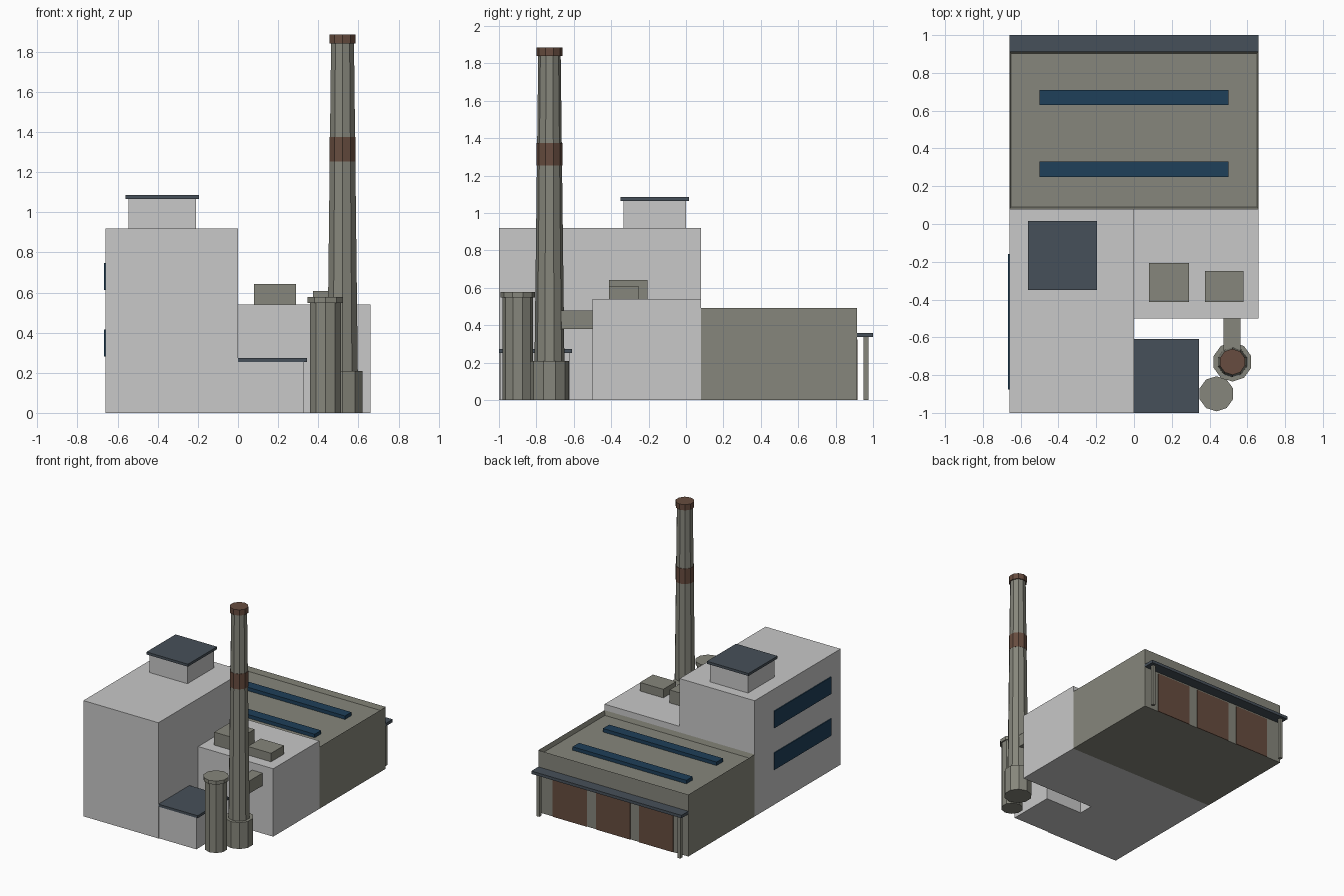
import bpy
import bmesh
from math import pi
from mathutils import Matrix, Vector

old = bpy.data.objects.get("Cube")
if old:
    bpy.data.objects.remove(old)


def material(name, rgb):
    mat = bpy.data.materials.new(name)
    mat.use_nodes = True
    mat.diffuse_color = (*rgb, 1)
    mat.node_tree.nodes["Principled BSDF"].inputs["Base Color"].default_value = (*rgb, 1)
    return mat


WALL = material("pale grey wall", (0.58, 0.58, 0.58))
CONCRETE = material("warm grey concrete", (0.24, 0.24, 0.2))
SLATE = material("slate roof", (0.062, 0.08, 0.1))
RUST = material("rust brown", (0.135, 0.073, 0.05))
GLASS = material("dark blue glass", (0.013, 0.05, 0.1))


def finish(bm, name, mat):
    mesh = bpy.data.meshes.new(name)
    bmesh.ops.recalc_face_normals(bm, faces=bm.faces)
    bm.to_mesh(mesh)
    bm.free()
    mesh.materials.append(mat)
    obj = bpy.data.objects.new(name, mesh)
    bpy.context.collection.objects.link(obj)
    return obj


def box_mesh(x, y, z):
    """Box from (low, high) ranges on each axis."""
    bm = bmesh.new()
    spans = (x, y, z)
    centre = Vector([(a + b) / 2 for a, b in spans])
    scale = Matrix.Diagonal([b - a for a, b in spans] + [1])
    bmesh.ops.create_cube(bm, size=1, matrix=Matrix.Translation(centre) @ scale)
    return bm


def box(name, mat, x, y, z):
    return finish(box_mesh(x, y, z), name, mat)


def drum(name, mat, centre, z, r_low, r_high, sides=10):
    """Upright faceted drum with a corner pointing to the back."""
    bm = bmesh.new()
    place = Matrix.Translation((*centre, (z[0] + z[1]) / 2)) @ Matrix.Rotation(pi / 2, 4, "Z")
    # Put the first ring corner on the y axis whatever the primitive's start angle
    bmesh.ops.create_cone(bm, cap_ends=True, segments=sides, radius1=r_low,
                          radius2=r_high, depth=z[1] - z[0])
    first = max(bm.verts, key=lambda v: (round(v.co.x, 4), v.co.z))
    if abs(first.co.y) > 1e-4:
        place = place @ Matrix.Rotation(pi / sides, 4, "Z")
    bm.transform(place)
    return finish(bm, name, mat)


# Main blocks
box("tall_block", WALL, (-0.66, 0), (-1, 0.08), (0, 0.92))
box("middle_block", WALL, (0, 0.66), (-0.5, 0.08), (0, 0.54))
box("annex", WALL, (0, 0.33), (-0.995, -0.62), (0, 0.255))
box("annex_roof", SLATE, (0, 0.345), (-1, -0.61), (0.253, 0.273))

# Rooftop penthouse
box("penthouse", WALL, (-0.545, -0.21), (-0.335, 0), (0.92, 1.067))
box("penthouse_roof", SLATE, (-0.56, -0.195), (-0.35, 0.015), (1.065, 1.085))

# Hall with a sunken roof behind a thin parapet
bm = box_mesh((-0.66, 0.66), (0.08, 0.913), (0, 0.492))
bm.normal_update()
roof = [f for f in bm.faces if f.normal.z > 0.9]
bmesh.ops.inset_region(bm, faces=roof, thickness=0.014)
bmesh.ops.translate(bm, verts=roof[0].verts, vec=(0, 0, -0.035))
finish(bm, "hall", CONCRETE)
for i, y in enumerate((0.29, 0.67)):
    box(f"skylight_{i + 1}", GLASS, (-0.5, 0.5), (y - 0.04, y + 0.04), (0.45, 0.485))

# Loading side: doors, canopy and posts
for i, x in enumerate((-0.38, 0, 0.38)):
    box(f"loading_door_{i + 1}", RUST, (x - 0.15, x + 0.15), (0.911, 0.918), (0, 0.325))
box("canopy", SLATE, (-0.66, 0.66), (0.911, 1), (0.337, 0.36))
for i, x in enumerate((-0.62, 0.62)):
    box(f"canopy_post_{i + 1}", CONCRETE, (x - 0.013, x + 0.013), (0.95, 0.976), (0, 0.338))

# Strip windows on the tall block
for i, z in enumerate((0.28, 0.612)):
    box(f"strip_window_{i + 1}", GLASS, (-0.667, -0.659), (-0.875, -0.16), (z, z + 0.135))

# Roof units and flue duct
box("large_roof_unit", CONCRETE, (0.08, 0.29), (-0.413, -0.207), (0.54, 0.643))
box("small_roof_unit", CONCRETE, (0.375, 0.58), (-0.413, -0.25), (0.54, 0.608))
box("flue_duct", CONCRETE, (0.475, 0.565), (-0.7, -0.5), (0.38, 0.48))

# Chimney
STACK = (0.521, -0.73)
drum("chimney_base", CONCRETE, STACK, (0, 0.21), 0.104, 0.104)
drum("chimney_shaft", CONCRETE, STACK, (0.2, 1.85), 0.08, 0.06)
drum("chimney_band", RUST, STACK, (1.253, 1.375), 0.069, 0.069)
drum("chimney_cap", RUST, STACK, (1.84, 1.885), 0.069, 0.069)

# Storage silo
SILO = (0.436, -0.899)
drum("silo_body", CONCRETE, SILO, (0, 0.555), 0.082, 0.082)
drum("silo_lid", CONCRETE, SILO, (0.548, 0.577), 0.093, 0.093)
